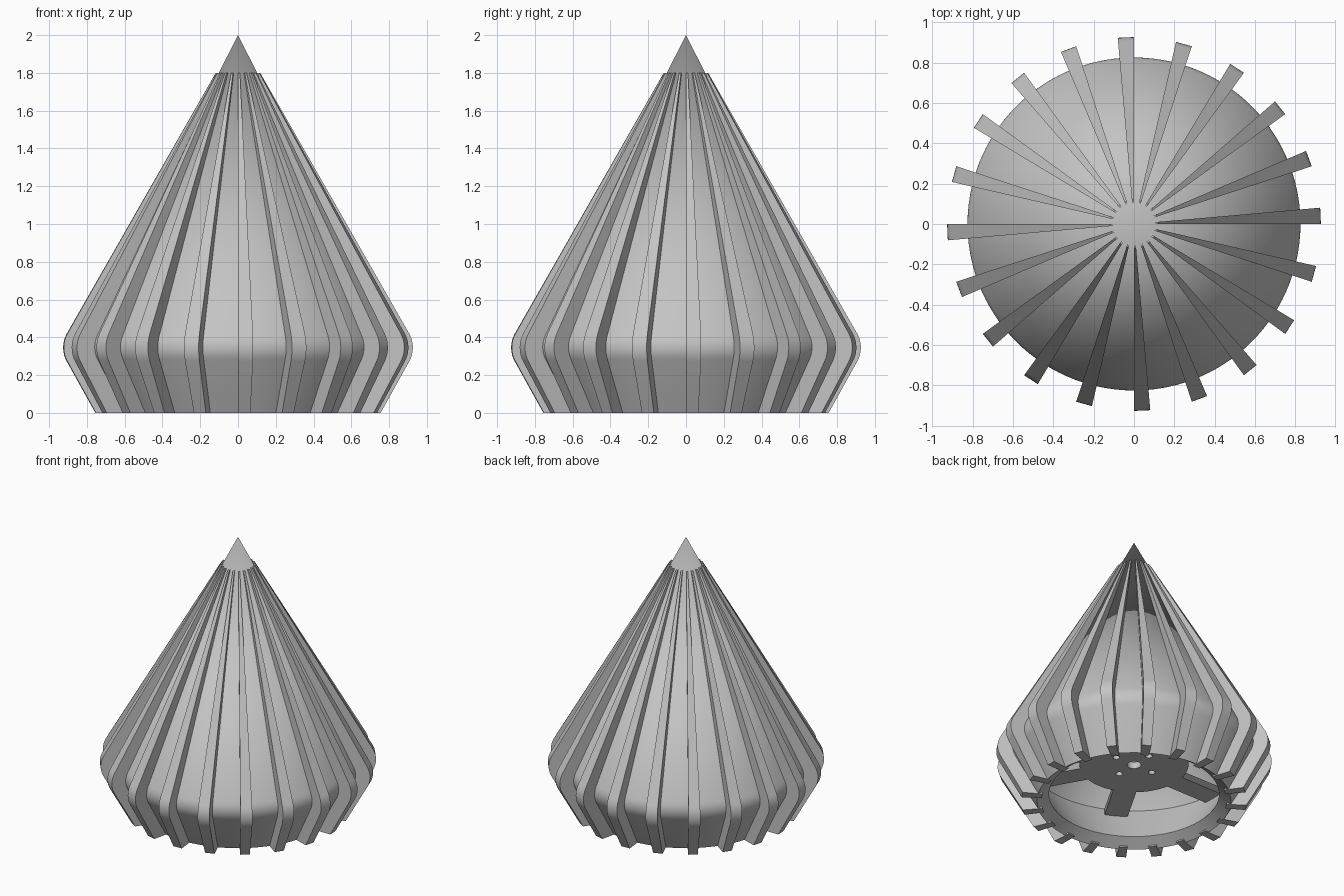
import bpy
import bmesh
import math

if "Cube" in bpy.data.objects:
    bpy.data.objects.remove(bpy.data.objects["Cube"])

TAU = math.tau
RIBS = 20
RIB_ANGLE = math.radians(5)

grey = bpy.data.materials.new("light_grey")
grey.diffuse_color = (0.55, 0.55, 0.55, 1)
grey.use_nodes = True
grey.node_tree.nodes["Principled BSDF"].inputs["Base Color"].default_value = grey.diffuse_color


def finish(name, bm):
    bmesh.ops.remove_doubles(bm, verts=bm.verts[:], dist=1e-5)
    bmesh.ops.recalc_face_normals(bm, faces=bm.faces[:])
    mesh = bpy.data.meshes.new(name)
    bm.to_mesh(mesh)
    bm.free()
    obj = bpy.data.objects.new(name, mesh)
    bpy.context.collection.objects.link(obj)
    mesh.materials.append(grey)
    bpy.ops.object.select_all(action='DESELECT')
    bpy.context.view_layer.objects.active = obj
    obj.select_set(True)
    bpy.ops.object.shade_smooth_by_angle(angle=math.radians(30))
    return obj


def rounded_bend(low, corner, high, radius, steps=8):
    """Profile low -> corner -> high with the corner replaced by an arc."""
    def unit(p):
        dx, dz = p[0] - corner[0], p[1] - corner[1]
        d = math.hypot(dx, dz)
        return dx / d, dz / d
    a, b = unit(low), unit(high)
    half = math.acos(a[0] * b[0] + a[1] * b[1]) / 2
    mx, mz = a[0] + b[0], a[1] + b[1]
    m = math.hypot(mx, mz)
    dist = radius / math.sin(half)
    cx, cz = corner[0] + mx / m * dist, corner[1] + mz / m * dist
    mid = math.atan2(-mz, -mx)
    sweep = math.pi / 2 - half
    arc = []
    for i in range(steps + 1):
        t = mid - sweep + 2 * sweep * i / steps
        arc.append((cx + radius * math.cos(t), cz + radius * math.sin(t)))
    return [low] + arc + [high]


# Hollow body: outer skin up to the tip, inner skin down to the bevelled lip
outer = rounded_bend((0.65, 0), (0.842, 0.345), (0, 2), 0.13)
inner = [(0, 1.78), (0.73, 0.345), (0.57, 0.055)]
profile = outer + inner + [outer[0]]
bm = bmesh.new()
verts = [bm.verts.new((r, 0, z)) for r, z in profile[:-1]]
loop = verts + [verts[0]]
edges = [bm.edges.new((loop[i], loop[i + 1])) for i in range(len(verts))
         if not (profile[i][0] == 0 and profile[i + 1][0] == 0)]
bmesh.ops.spin(bm, geom=verts + edges, cent=(0, 0, 0), axis=(0, 0, 1),
               angle=TAU, steps=120, use_merge=True)
finish("body", bm)

# Fins: thin angular wedges following the body outline
rib_outer = rounded_bend((0.755, 0), (0.948, 0.347), (0.118, 1.8), 0.15)
rib_inner = [(0.07, 1.8), (0.80, 0.345), (0.62, 0)]
section = rib_outer + rib_inner
bm = bmesh.new()
for k in range(RIBS):
    start = TAU * k / RIBS
    sides = []
    for ang in (start, start + RIB_ANGLE):
        sides.append([bm.verts.new((r * math.cos(ang), r * math.sin(ang), z))
                      for r, z in section])
    n = len(section)
    for side in sides:
        bm.faces.new(side)
    for i in range(n):
        j = (i + 1) % n
        bm.faces.new((sides[0][i], sides[0][j], sides[1][j], sides[1][i]))
finish("fins", bm)

# Mounting plate: disc with six spokes, a centre hole and four screw holes
DISC, REACH, HALF_WIDTH = 0.365, 0.70, 0.078
outline = []
for k in range(6):
    a = TAU * k / 6
    tip = math.asin(HALF_WIDTH / REACH)
    root = math.asin(HALF_WIDTH / DISC)
    outline += [(DISC, a - root), (REACH, a - tip), (REACH, a + tip)]
    gap = TAU / 6 - 2 * root
    outline += [(DISC, a + root + gap * i / 8) for i in range(8)]


def add_spline(curve, points):
    spline = curve.splines.new('POLY')
    spline.points.add(len(points) - 1)
    for p, (x, y) in zip(spline.points, points):
        p.co = (x, y, 0, 1)
    spline.use_cyclic_u = True


def circle(cx, cy, r, n=20):
    return [(cx + r * math.cos(TAU * i / n), cy + r * math.sin(TAU * i / n))
            for i in range(n)]


curve = bpy.data.curves.new("mounting_plate", 'CURVE')
curve.dimensions = '2D'
curve.fill_mode = 'BOTH'
curve.extrude = 0.025
add_spline(curve, [(r * math.cos(a), r * math.sin(a)) for r, a in outline])
add_spline(curve, circle(0, 0, 0.047))
for k in range(4):
    a = TAU * k / 4
    add_spline(curve, circle(0.155 * math.cos(a), 0.155 * math.sin(a), 0.023))
plate = bpy.data.objects.new("mounting_plate", curve)
plate.location.z = 0.305
bpy.context.collection.objects.link(plate)
curve.materials.append(grey)
bpy.ops.object.select_all(action='DESELECT')
bpy.context.view_layer.objects.active = plate
plate.select_set(True)
bpy.ops.object.convert(target='MESH')
